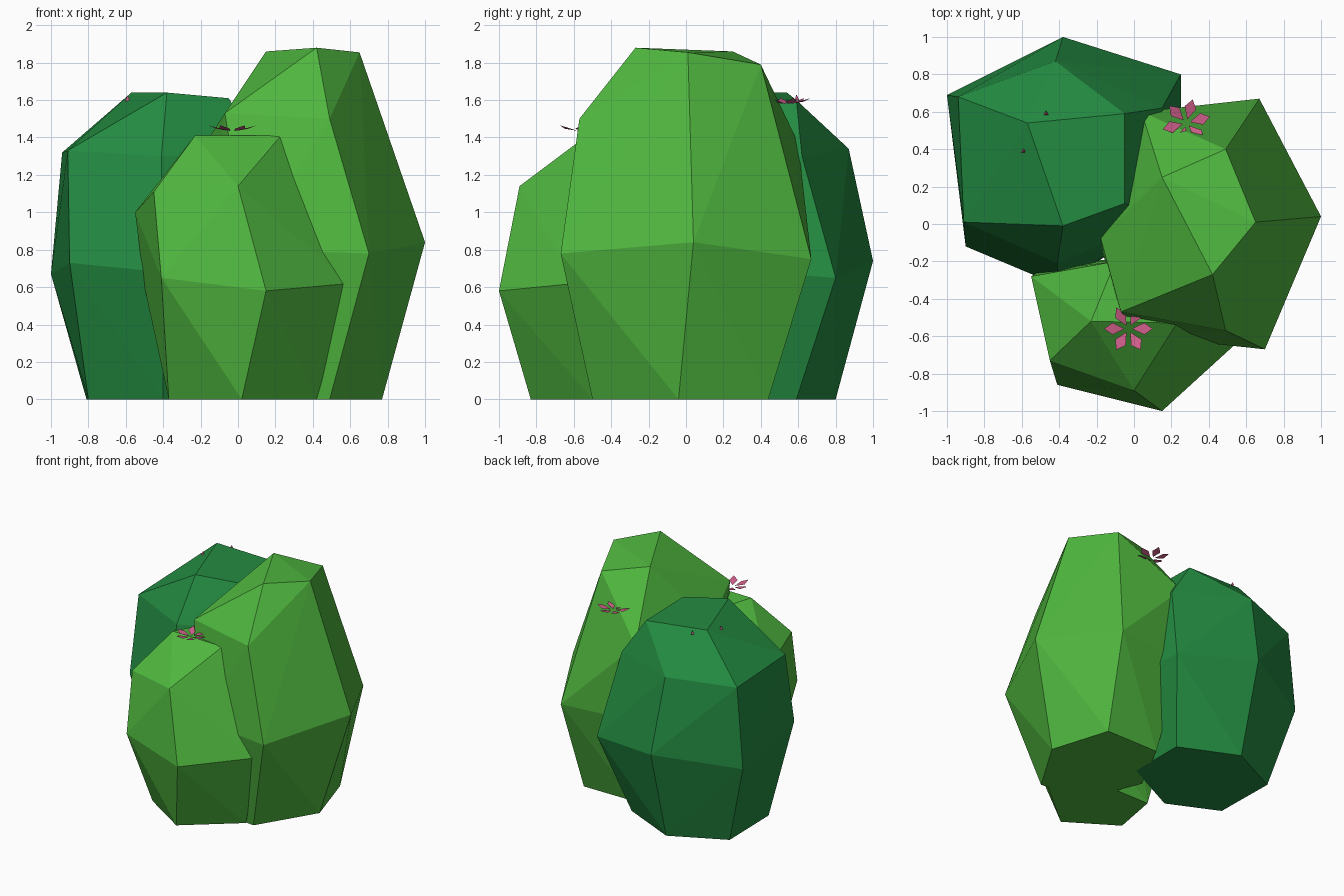
import bpy, bmesh, math
from mathutils import Vector

if "Cube" in bpy.data.objects:
    bpy.data.objects.remove(bpy.data.objects["Cube"])


def material(name, rgb):
    m = bpy.data.materials.new(name)
    m.diffuse_color = (*rgb, 1)
    m.use_nodes = True
    m.node_tree.nodes["Principled BSDF"].inputs["Base Color"].default_value = m.diffuse_color
    return m


DARK = material("dark_green", (0.017, 0.26, 0.053))
BRIGHT = material("bright_green", (0.08, 0.48, 0.05))
PINK = material("pink", (0.64, 0.115, 0.26))


def finish(bm, name, mat):
    me = bpy.data.meshes.new(name)
    bm.to_mesh(me)
    bm.free()
    me.materials.append(mat)
    ob = bpy.data.objects.new(name, me)
    bpy.context.collection.objects.link(ob)
    return ob


def cactus(name, mat, *rings):
    """Faceted convex body spanning base, middle, shoulder and top rings."""
    bm = bmesh.new()
    for ring in rings:
        for p in ring:
            bm.verts.new(p)
    res = bmesh.ops.convex_hull(bm, input=bm.verts[:])
    loose = [v for v in bm.verts if not v.link_faces]
    bmesh.ops.delete(bm, geom=loose, context='VERTS')
    bmesh.ops.recalc_face_normals(bm, faces=bm.faces[:])
    return finish(bm, name, mat)


def flower(name, centre, turn, petals=6):
    """Kite-shaped petals rising gently around a centre."""
    bm = bmesh.new()
    for i in range(petals):
        a = turn + i * math.tau / petals
        out = Vector((math.cos(a), math.sin(a), 0))
        side = Vector((-out.y, out.x, 0))
        up = Vector((0, 0, 1))
        c = Vector(centre)
        pts = (c + out * 0.02,
               c + out * 0.085 - side * 0.032 + up * 0.012,
               c + out * 0.13 + up * 0.03,
               c + out * 0.085 + side * 0.032 + up * 0.012)
        bm.faces.new([bm.verts.new(p) for p in pts])
    return finish(bm, name, PINK)


def petal_tip(name, centre):
    """Tip of a buried petal poking out of the dark cactus."""
    bm = bmesh.new()
    bmesh.ops.create_cone(bm, segments=3, radius1=0.016, radius2=0, depth=0.03, cap_ends=True)
    bmesh.ops.translate(bm, verts=bm.verts[:], vec=centre)
    return finish(bm, name, PINK)


# Dark cactus, back left
cactus("dark_cactus", DARK,
       [(-0.81, 0.59, 0), (-0.38, 0.80, 0), (0.08, 0.59, 0),
        (0.08, 0.12, 0), (-0.40, -0.12, 0), (-0.80, 0.07, 0)],
       [(-1.0, 0.69, 0.67), (-0.38, 1.0, 0.74), (0.25, 0.80, 0.65),
        (0.25, 0.08, 0.70), (-0.40, -0.33, 0.68), (-0.90, -0.12, 0.73)],
       [(-0.94, 0.68, 1.32), (-0.42, 0.87, 1.34), (0.15, 0.62, 1.30),
        (0.13, 0.02, 1.30), (-0.41, -0.21, 1.30), (-0.91, 0.01, 1.33)],
       [(-0.57, 0.54, 1.64), (-0.05, 0.59, 1.60), (-0.05, 0.11, 1.61), (-0.38, -0.01, 1.64)])

# Tall bright cactus, right
cactus("tall_cactus", BRIGHT,
       [(0.77, -0.04, 0), (0.49, -0.50, 0), (0.10, -0.45, 0),
        (-0.08, 0.0, 0), (0.15, 0.44, 0), (0.62, 0.44, 0)],
       [(1.0, 0.04, 0.84), (0.70, -0.67, 0.78), (0.05, -0.60, 0.80),
        (-0.20, -0.05, 0.78), (0.04, 0.60, 0.75), (0.67, 0.67, 0.75)],
       [(0.49, -0.57, 1.50), (-0.07, -0.47, 1.53), (-0.18, -0.07, 1.36), (0.04, 0.60, 1.37)],
       [(0.42, -0.27, 1.88), (0.65, 0.01, 1.855), (0.49, 0.40, 1.79), (0.15, 0.25, 1.86)])

# Short bright cactus, front
cactus("short_cactus", BRIGHT,
       [(0.02, -0.83, 0), (-0.37, -0.58, 0), (-0.30, -0.20, 0),
        (0.30, -0.20, 0), (0.42, -0.50, 0)],
       [(0.15, -1.0, 0.58), (-0.41, -0.86, 0.65), (-0.50, -0.25, 0.60),
        (0.50, -0.15, 0.60), (0.60, -0.59, 0.62)],
       [(0.0, -0.89, 1.14), (-0.45, -0.73, 1.11), (-0.55, -0.28, 1.0), (0.42, -0.50, 1.08)],
       [(-0.23, -0.52, 1.41), (0.23, -0.53, 1.41), (0.25, -0.20, 1.38), (-0.10, -0.20, 1.39)])

# Blossoms
flower("back_flower", (0.28, 0.54, 1.58), math.radians(15))
flower("front_flower", (-0.03, -0.56, 1.435), math.radians(0))
petal_tip("petal_tip_left", (-0.59, 0.39, 1.61))
petal_tip("petal_tip_back", (-0.47, 0.59, 1.615))
